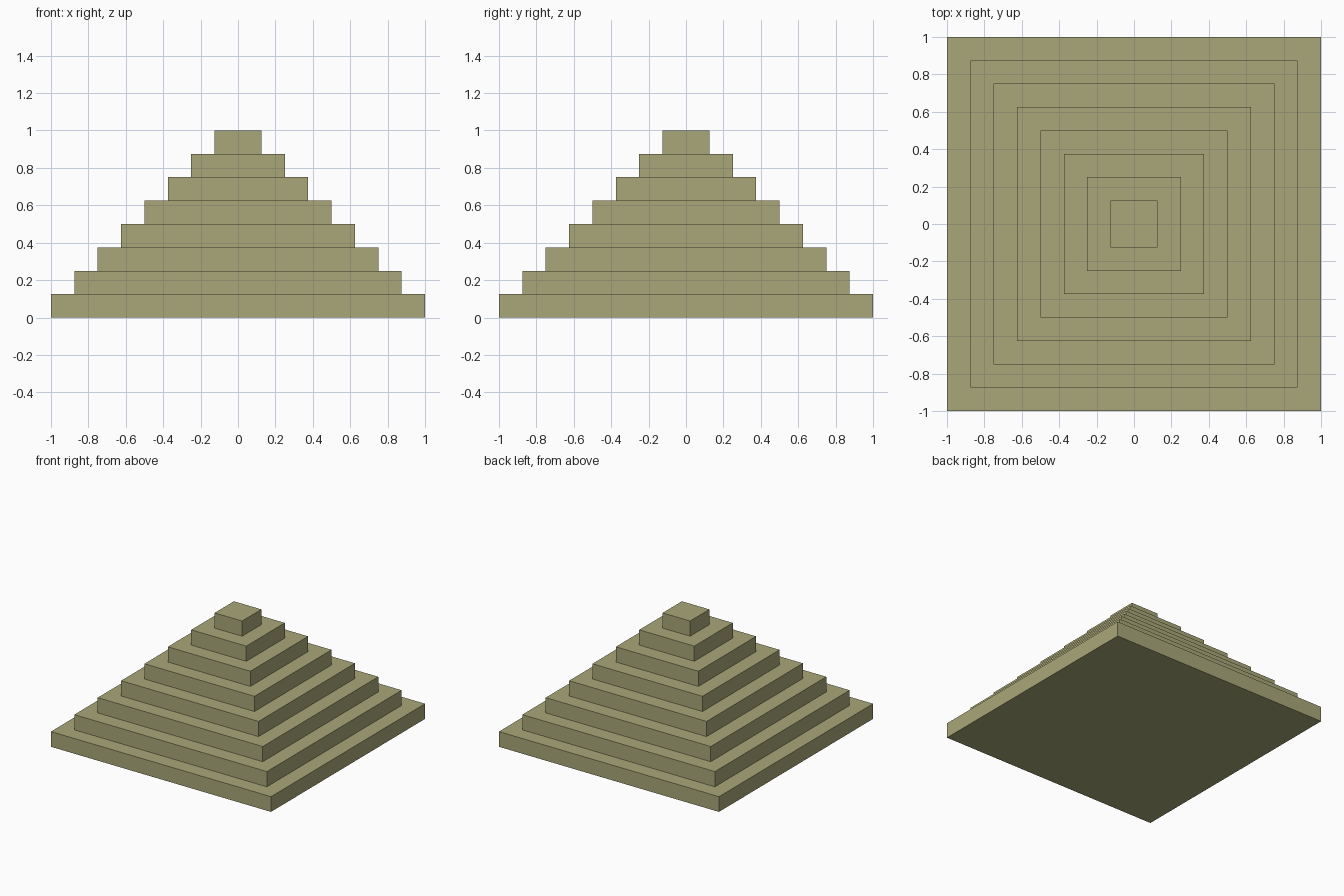
import bpy
import bmesh

if "Cube" in bpy.data.objects:
    bpy.data.objects.remove(bpy.data.objects["Cube"])

STEPS = 8
STEP = 1 / STEPS  # rise and inset of every step

# One closed stepped skin: alternate risers and treads, from base to top
bm = bmesh.new()


def square_ring(half, z):
    return [bm.verts.new((x * half, y * half, z))
            for x, y in ((-1, -1), (1, -1), (1, 1), (-1, 1))]


rings = []
for i in range(STEPS):
    half = 1 - i * STEP
    rings += [square_ring(half, i * STEP), square_ring(half, (i + 1) * STEP)]

for low, high in zip(rings, rings[1:]):
    for j in range(4):
        k = (j + 1) % 4
        bm.faces.new((low[j], low[k], high[k], high[j]))

# Underside and top platform
bm.faces.new(rings[0][::-1])
bm.faces.new(rings[-1])

mesh = bpy.data.meshes.new("stepped_pyramid")
bm.to_mesh(mesh)
bm.free()
pyramid = bpy.data.objects.new("stepped_pyramid", mesh)
bpy.context.collection.objects.link(pyramid)

# Olive sandstone colour
stone = bpy.data.materials.new("sandstone")
stone.diffuse_color = (0.40, 0.39, 0.19, 1)
stone.use_nodes = True
stone.node_tree.nodes["Principled BSDF"].inputs["Base Color"].default_value = stone.diffuse_color
mesh.materials.append(stone)
